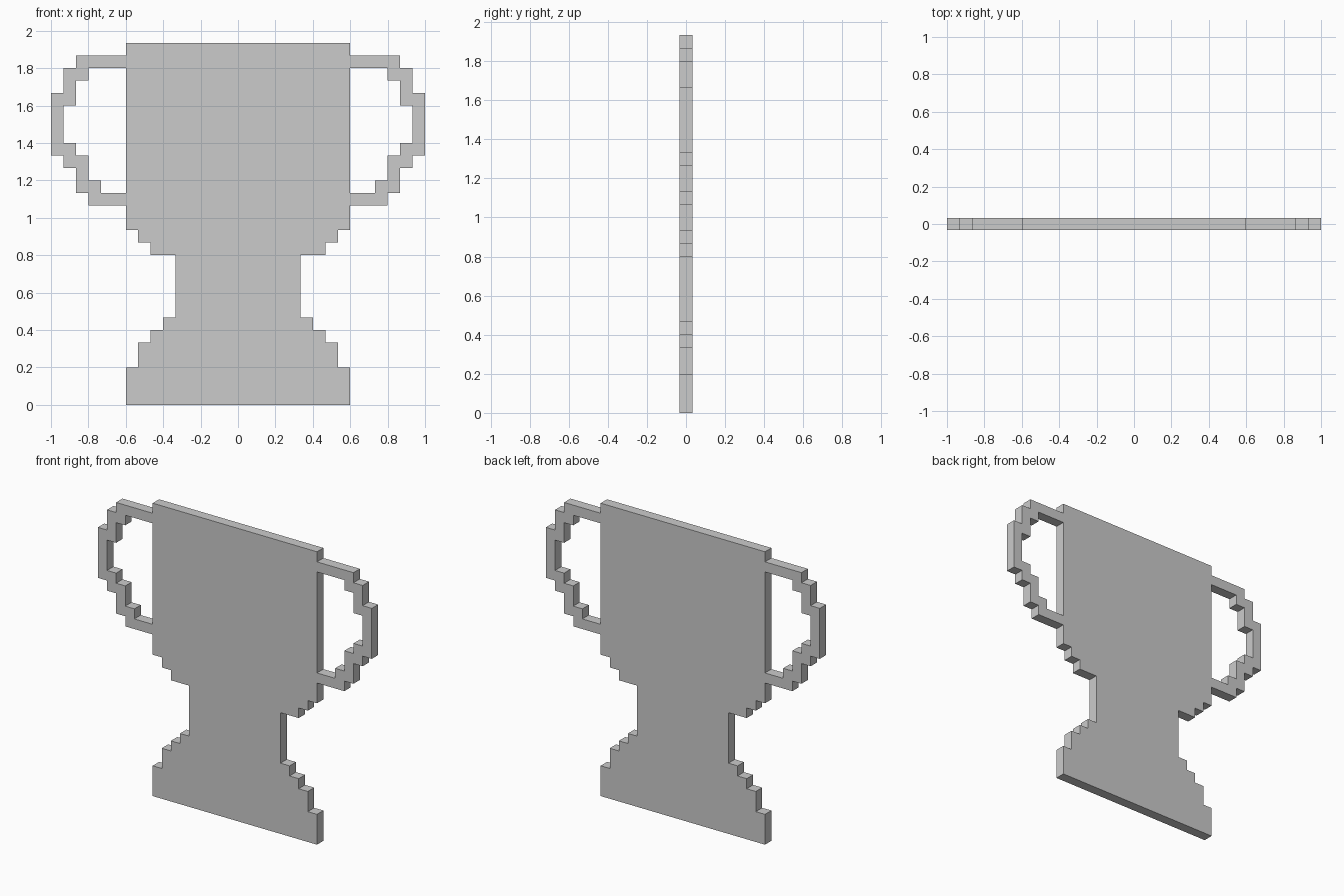
import bpy
import bmesh
from mathutils import Vector

if "Cube" in bpy.data.objects:
    bpy.data.objects.remove(bpy.data.objects["Cube"])

U = 2 / 30  # one pixel of the blocky outline


def stairs(start, rows):
    """Stepped path going up: each row is (half_width, top) in pixels."""
    z, points = start, []
    for x, top in rows:
        points += [(x, z), (x, top)]
        z = top
    return points


def mirror(points):
    return [(-x, z) for x, z in reversed(points)]


# Half outline from the foot up: base, stem, bowl, outer handle, rim
outer = stairs(0, [(9, 3), (8, 5), (7, 6), (6, 7), (5, 12), (7, 13), (8, 14), (9, 16),
                   (12, 17), (13, 19), (14, 20), (15, 25), (14, 27), (13, 28), (9, 29)])

# Opening enclosed by one handle
opening = [(9, 27), (9, 17)] + stairs(17, [(11, 18), (12, 20), (13, 21), (14, 24),
                                           (13, 26), (12, 27)])
# Drop the repeated corner where the path starts climbing
opening.pop(1)
opening.insert(1, (9, 17))

loops = [outer + mirror(outer), opening, mirror(opening)]

# Flat silhouette with both handle openings
bm = bmesh.new()
for loop in loops:
    verts = [bm.verts.new((x * U, 0, z * U)) for x, z in loop]
    for a, b in zip(verts, verts[1:] + verts[:1]):
        bm.edges.new((a, b))
bmesh.ops.triangle_fill(bm, edges=bm.edges[:], use_beauty=True, normal=Vector((0, -1, 0)))
bmesh.ops.recalc_face_normals(bm, faces=bm.faces[:])
mesh = bpy.data.meshes.new("trophy_cup")
bm.to_mesh(mesh)
bm.free()

# One pixel thick slab, centred on y = 0
trophy = bpy.data.objects.new("trophy_cup", mesh)
bpy.context.collection.objects.link(trophy)
slab = trophy.modifiers.new("thickness", 'SOLIDIFY')
slab.thickness = U
slab.offset = 0
